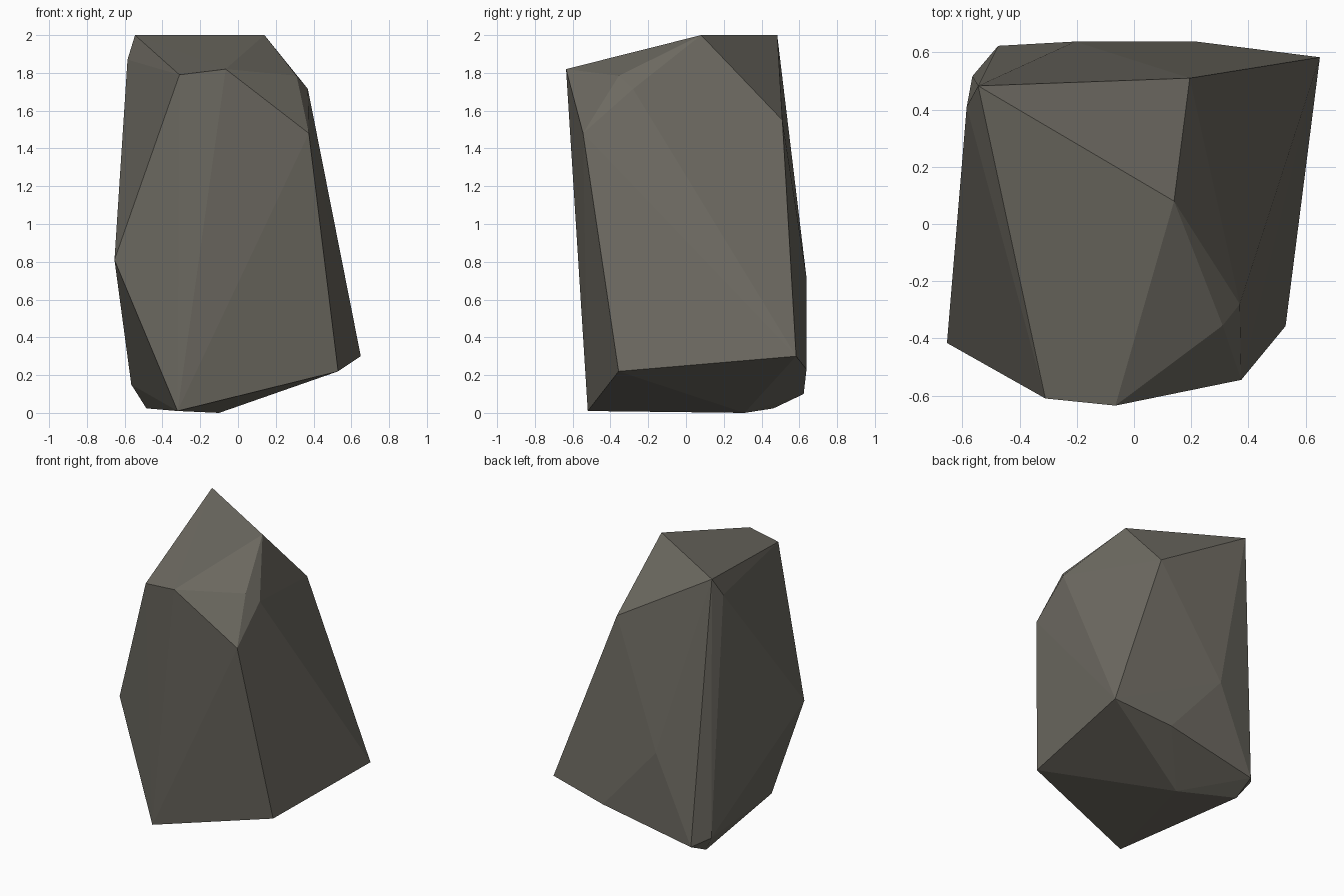
import bpy
import bmesh

# Remove the default cube if present
default_cube = bpy.data.objects.get("Cube")
if default_cube:
    bpy.data.objects.remove(default_cube, do_unlink=True)


def make_material(name, colour):
    """Flat matte material with matching viewport and render colour."""
    material = bpy.data.materials.new(name)
    material.use_nodes = True
    material.diffuse_color = colour
    shader = material.node_tree.nodes["Principled BSDF"]
    shader.inputs["Base Color"].default_value = colour
    shader.inputs["Roughness"].default_value = 0.9
    return material


def make_hull(name, corners, material):
    """Faceted solid: the tight skin around a set of corner points."""
    bm = bmesh.new()
    for corner in corners:
        bm.verts.new(corner)
    result = bmesh.ops.convex_hull(bm, input=bm.verts[:])
    loose = [v for v in bm.verts if not v.link_faces]
    bmesh.ops.delete(bm, geom=loose, context="VERTS")
    bmesh.ops.recalc_face_normals(bm, faces=bm.faces[:])
    for face in bm.faces:
        face.smooth = False
    mesh = bpy.data.meshes.new(name)
    bm.to_mesh(mesh)
    bm.free()
    mesh.materials.append(material)
    obj = bpy.data.objects.new(name, mesh)
    bpy.context.collection.objects.link(obj)
    return obj


# Crown: the sloping top facets
crown = [
    (-.545, .483, 2), (.14, .08, 2), (.195, .51, 1.55), (-.585, .41, 1.87),
    (-.31, -.61, 1.79), (-.065, -.635, 1.82), (.375, -.545, 1.48),
    (.31, -.355, 1.785), (.37, -.28, 1.715),
]

# Flanks: the widest corners around the body
flanks = [
    (.65, .583, .3), (.53, -.357, .22), (-.654, -.416, .81),
    (.217, .638, .23), (-.206, .638, .715),
]

# Foot: the small chamfered base
foot = [
    (-.32, -.52, .01), (-.1, .31, 0), (-.475, .623, .1),
    (-.565, .517, .15), (-.485, .463, .024),
]

stone = make_material("warm grey stone", (.155, .146, .122, 1))
make_hull("boulder", crown + flanks + foot, stone)
